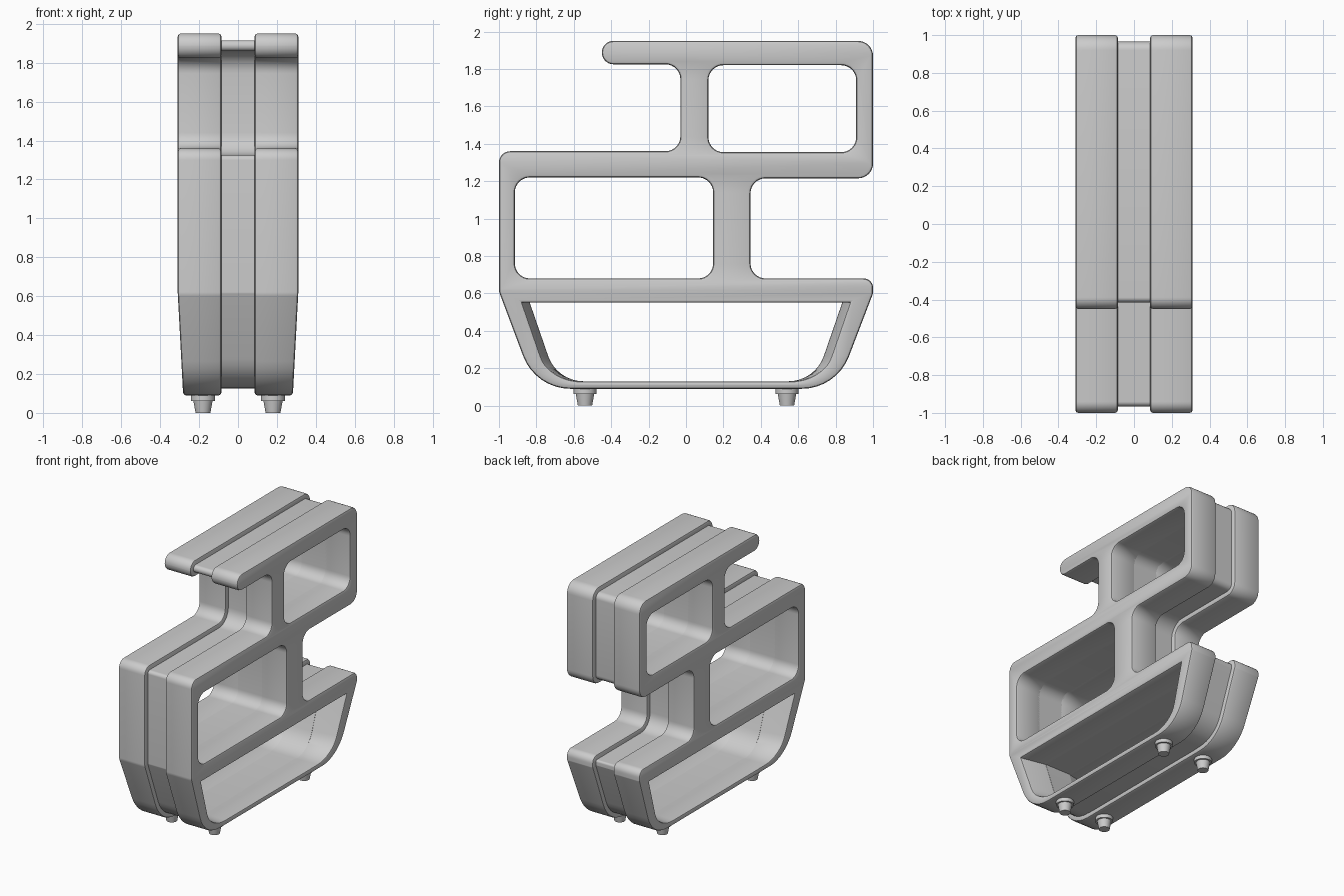
import bpy, bmesh
from math import tan, pi
from mathutils import Vector, Matrix

if "Cube" in bpy.data.objects:
    bpy.data.objects.remove(bpy.data.objects["Cube"])

BEVEL = 0.015
# profile plane (y, z) -> world, extrusion along x
AXES = Matrix(((0, 0, 1, 0), (1, 0, 0, 0), (0, 1, 0, 0), (0, 0, 0, 1)))


def inset(corners, d):
    """Offset a counter-clockwise outline inwards, adapting the corner radii."""
    out, n = [], len(corners)
    for i, (y, z, r) in enumerate(corners):
        p = Vector((y, z))
        a = (p - Vector(corners[i - 1][:2])).normalized()
        b = (Vector(corners[(i + 1) % n][:2]) - p).normalized()
        na, nb = Vector((-a.y, a.x)), Vector((-b.y, b.x))
        q = p + (na + nb) * d / (1 + na.dot(nb))
        convex = a.x * b.y - a.y * b.x > 0
        out.append((q.x, q.y, max(0.01, r - d if convex else r + d)))
    return out


def rounded(corners, seg=8):
    pts, n = [], len(corners)
    for i, (y, z, r) in enumerate(corners):
        p = Vector((y, z))
        if r == 0:
            pts.append(p)
            continue
        u = (Vector(corners[i - 1][:2]) - p).normalized()
        v = (Vector(corners[(i + 1) % n][:2]) - p).normalized()
        ang = u.angle(v)
        t = r / tan(ang / 2)
        c = p + (u + v).normalized() * (t * t + r * r) ** 0.5
        s, e = (p + u * t - c).normalized(), (p + v * t - c).normalized()
        for k in range(seg + 1):
            pts.append(c + s.slerp(e, k / seg) * r)
    return pts


def rect(y0, y1, z0, z1, r):
    return [(y0, z0, r), (y1, z0, r), (y1, z1, r), (y0, z1, r)]


def slab(loops, x0, x1, bevel):
    """Fill the loops and extrude them from x0 to x1; returns a bmesh."""
    cu = bpy.data.curves.new("profile", 'CURVE')
    cu.dimensions, cu.fill_mode = '2D', 'BOTH'
    cu.extrude = (x1 - x0) / 2 - bevel
    cu.bevel_depth, cu.bevel_resolution, cu.offset = bevel, 1, -bevel
    for pts in loops:
        sp = cu.splines.new('POLY')
        sp.points.add(len(pts) - 1)
        for q, p in zip(sp.points, pts):
            q.co = (p.x, p.y, 0, 1)
        sp.use_cyclic_u = True
    ob = bpy.data.objects.new("profile", cu)
    bpy.context.collection.objects.link(ob)
    dg = bpy.context.evaluated_depsgraph_get()
    me = bpy.data.meshes.new_from_object(ob.evaluated_get(dg))
    bm = bmesh.new()
    bm.from_mesh(me)
    bpy.data.objects.remove(ob)
    bpy.data.curves.remove(cu)
    bpy.data.meshes.remove(me)
    bm.transform(Matrix.Translation(((x0 + x1) / 2, 0, 0)) @ AXES)
    bmesh.ops.remove_doubles(bm, verts=bm.verts, dist=1e-5)
    return bm


def finish(bm, name):
    bmesh.ops.recalc_face_normals(bm, faces=bm.faces)
    me = bpy.data.meshes.new(name)
    bm.to_mesh(me)
    bm.free()
    ob = bpy.data.objects.new(name, me)
    bpy.context.collection.objects.link(ob)
    bpy.ops.object.select_all(action='DESELECT')
    ob.select_set(True)
    bpy.context.view_layer.objects.active = ob
    bpy.ops.object.shade_smooth_by_angle(angle=pi / 6)
    return ob


# Stepped outline (y, z, corner radius), counter-clockwise
outline = [(-0.805, 0.09, 0.27), (0.805, 0.09, 0.27), (1, 0.60, 0.02), (1, 0.68, 0.05),
           (0.345, 0.68, 0.08), (0.345, 1.215, 0.08), (1, 1.215, 0.08), (1, 1.95, 0.08),
           (-0.45, 1.95, 0.062), (-0.45, 1.825, 0.062), (-0.03, 1.825, 0.08),
           (-0.03, 1.36, 0.08), (-1, 1.36, 0.06), (-1, 0.61, 0.06)]
upper = rounded(rect(0.12, 0.91, 1.355, 1.82, 0.08))
middle = rounded(rect(-0.915, 0.145, 0.68, 1.22, 0.08))
lower = rounded([(-0.69, 0.13, 0.2), (0.69, 0.13, 0.2), (0.835, 0.55, 0), (-0.835, 0.55, 0)])
holes = [upper, middle, lower]

# Side frames, mirrored
bm = slab([rounded(outline)] + holes, 0.085, 0.31, BEVEL)
bmesh.ops.bisect_plane(bm, geom=bm.verts[:] + bm.edges[:] + bm.faces[:],
                       plane_co=(0, 0, 0.62), plane_no=(0, 0, 1))
for v in bm.verts:
    y, z = v.co.y, v.co.z
    # flare of the lower opening
    if v.co.x > 0.25 and z < 0.6:
        near = min((Vector((y, z)) - p).length for p in lower)
        if near < (0.02 if z < 0.3 else 0.04):
            s = 1 if y > 0 else -1
            v.co.y += s * 0.04 * min(1, max(0, (abs(y) - 0.5) / 0.22))
    # sides taper towards the base
    if v.co.x > 0.2 and z < 0.62:
        v.co.x -= 0.028 * (0.62 - z) / 0.53
frame = finish(bm, "side_frame")
frame.modifiers.new("mirror", 'MIRROR').use_axis = (True, False, False)

# Recessed band between the two frames
finish(slab([rounded(inset(outline, 0.035))] + holes, -0.108, 0.108, 0), "centre_band")

# Four stepped feet
for sx in (-1, 1):
    for sy in (-1, 1):
        bm = bmesh.new()
        for r_low, r_top, z0, z1 in ((0.038, 0.05, 0, 0.065), (0.062, 0.062, 0.062, 0.1)):
            bmesh.ops.create_cone(bm, cap_ends=True, segments=32, radius1=r_low, radius2=r_top,
                                  depth=z1 - z0,
                                  matrix=Matrix.Translation((sx * 0.18, sy * 0.54, (z0 + z1) / 2)))
        finish(bm, "foot")
